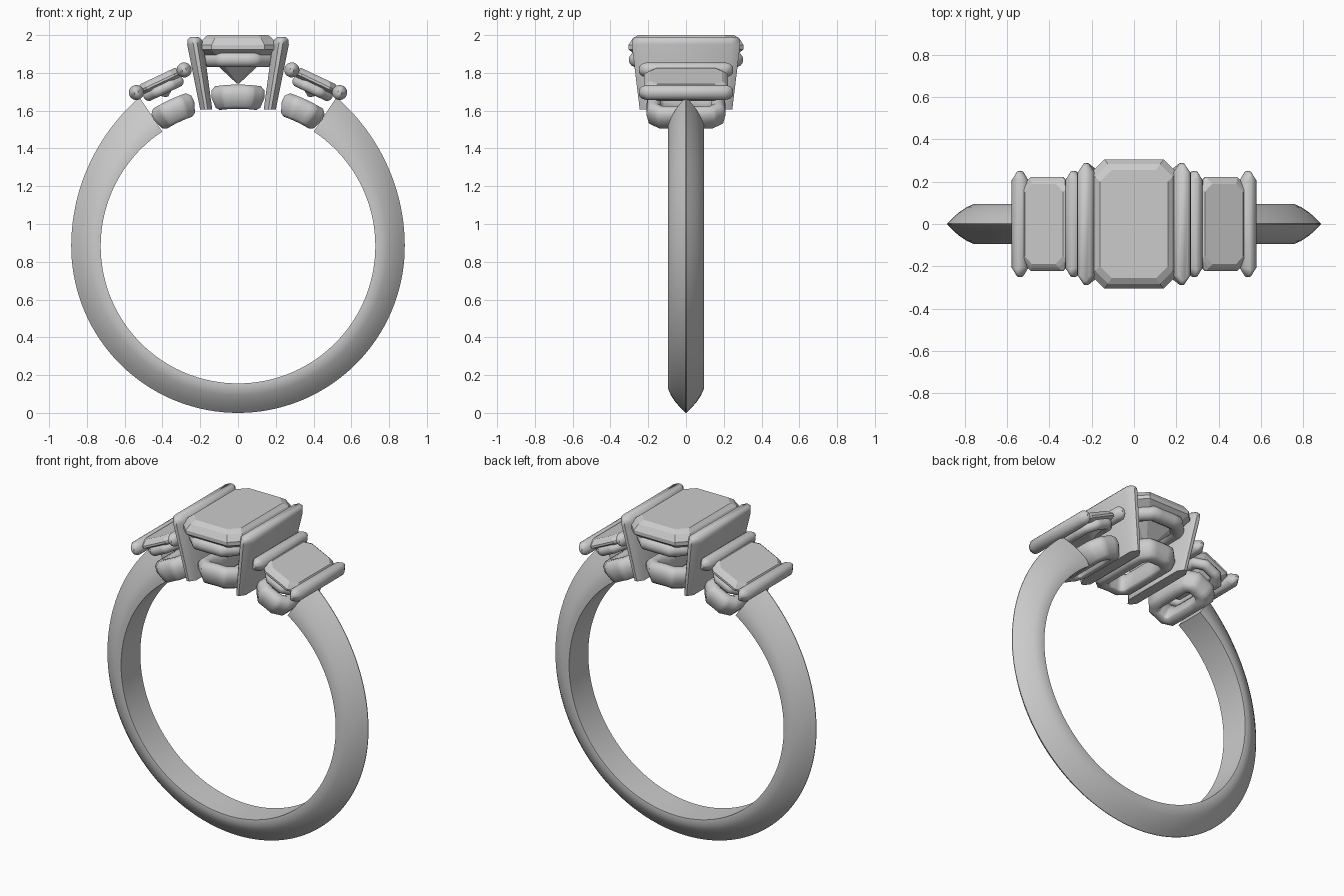
import bpy, bmesh, math
from mathutils import Matrix, Vector

if "Cube" in bpy.data.objects:
    bpy.data.objects.remove(bpy.data.objects["Cube"])

CZ, RI, RO = 0.883, 0.727, 0.883          # ring centre height, inner and outer radius
TILT = math.radians(25.3)                 # lean of the side settings
CENTRE = Matrix.Translation((0, 0, CZ))


def octagon(hx, hy, cx, cy, n=1):
    """Rectangle with cut corners, each edge split n times."""
    p = [(hx, -hy + cy), (hx, hy - cy), (hx - cx, hy), (-hx + cx, hy),
         (-hx, hy - cy), (-hx, -hy + cy), (-hx + cx, -hy), (hx - cx, -hy)]
    out = []
    for i in range(8):
        a, b = Vector(p[i]), Vector(p[(i + 1) % 8])
        out += [a.lerp(b, k / n) for k in range(n)]
    return out


def skin(name, rows, mat, wrap=False, smooth=35):
    """Join rings of points into a surface; wrap closes it, otherwise the ends are capped."""
    bm = bmesh.new()
    vs = [[bm.verts.new(p) for p in r] for r in rows]
    n = len(rows[0])
    for i in range(len(vs) if wrap else len(vs) - 1):
        a, b = vs[i], vs[(i + 1) % len(vs)]
        for j in range(n):
            k = (j + 1) % n
            bm.faces.new((a[j], a[k], b[k], b[j]))
    if not wrap:
        bm.faces.new(vs[0][::-1])
        bm.faces.new(vs[-1])
    bmesh.ops.recalc_face_normals(bm, faces=bm.faces[:])
    me = bpy.data.meshes.new(name)
    bm.to_mesh(me)
    bm.free()
    if smooth:
        me.shade_smooth()
        me.set_sharp_from_angle(angle=math.radians(smooth))
    ob = bpy.data.objects.new(name, me)
    ob.matrix_world = mat
    bpy.context.collection.objects.link(ob)
    return ob


def stone(name, steps, mat):
    """Step-cut stone from (half x, half y, corner cut, z) levels."""
    skin(name, [[(p.x, p.y, z) for p in octagon(hx, hy, c, c)] for hx, hy, c, z in steps], mat, smooth=0)


def frame(name, hx, hy, cut, profile, mat, bend=0):
    """Octagonal frame with a closed (offset, z) profile, optionally bent round the ring."""
    rows = []
    for d, z in profile:
        c = cut + d * 0.586
        ring = octagon(hx + d, hy + d, c, c, 4)
        rows.append([(z * math.sin(p.x / bend), p.y, z * math.cos(p.x / bend)) if bend
                     else (p.x, p.y, z) for p in ring])
    skin(name, rows, mat, wrap=True, smooth=50)


def circle(r, z, n=14):
    return [(r * math.cos(2 * math.pi * i / n), z + r * math.sin(2 * math.pi * i / n)) for i in range(n)]


def bar(name, levels, mat):
    """Upright plate with pointed ends from (x, half thickness, half width, z) levels."""
    rows = []
    for x, t, w, z in levels:
        rows.append([(x + p.x, p.y, z) for p in octagon(t, w, t * 0.75, t * 1.1)])
    skin(name, rows, mat, smooth=50)


# band: knife-edged profile swept round, growing taller towards the shoulders
half = [(0, 0.093), (0.18, 0.095), (0.4, 0.08), (0.65, 0.054), (0.85, 0.026), (1, 0.002)]
prof = half + [(t, -y) for t, y in half[::-1]]
rows = []
start, N = math.radians(33.5), 110
for i in range(N + 1):
    a = start + (2 * math.pi - 2 * start) * i / N
    k = max(0, (math.pi / 2 - min(a, 2 * math.pi - a)) / (math.pi / 2 - start))
    h = RO + 0.062 * k * k - RI
    rows.append([((RI + t * h) * math.sin(a), y, (RI + t * h) * math.cos(a)) for t, y in prof])
skin("band", rows, CENTRE, smooth=30)

# base frames that follow the finger hole
base = [(0, 0.80), (-0.006, 0.835), (-0.028, 0.855), (-0.055, 0.855), (-0.074, 0.84), (-0.08, 0.80),
        (-0.08, 0.735), (-0.072, RI), (-0.035, RI), (-0.014, 0.742)]
frame("centre_base", 0.142, 0.25, 0.065, base, CENTRE, bend=0.8)

# centre stone, its rail and its two prong plates
stone("centre_stone", [(0.008, 0.11, 0.004, 1.745), (0.12, 0.215, 0.04, 1.85), (0.205, 0.305, 0.065, 1.925),
                       (0.205, 0.305, 0.065, 1.947), (0.183, 0.283, 0.06, 1.982),
                       (0.16, 0.255, 0.055, 2.0)], Matrix())
frame("centre_rail", 0.15, 0.262, 0.07, circle(0.041, 1.87), Matrix())
for s, side in ((-1, "left"), (1, "right")):
    bar(side + "_prong_plate",
        [(s * 0.168, 0.032, 0.245, 1.605), (s * 0.226, 0.043, 0.287, 1.95),
         (s * 0.229, 0.038, 0.284, 1.975), (s * 0.231, 0.022, 0.268, 1.99)], Matrix())

    # side setting, laid out on the top of the ring and then leaned over
    lean = CENTRE @ Matrix.Rotation(s * TILT, 4, 'Y')
    frame(side + "_base", 0.118, 0.21, 0.06, base, lean, bend=0.8)
    frame(side + "_rail", 0.085, 0.188, 0.045, circle(0.03, 0.923), lean)
    stone(side + "_stone", [(0.006, 0.09, 0.003, 0.875), (0.075, 0.165, 0.025, 0.925), (0.128, 0.222, 0.045, 0.956),
                            (0.128, 0.222, 0.045, 0.968), (0.114, 0.206, 0.042, 0.985),
                            (0.1, 0.19, 0.038, 0.996)], lean)
    for x, part in ((-0.141, "_inner_bar"), (0.139, "_outer_bar")):
        levels = []
        for i in range(9):
            a = math.radians(-80 + 20 * i)
            t = 0.04 * math.cos(a)
            levels.append((s * x, t, 0.21 + t, 0.965 + 0.04 * math.sin(a)))
        bar(side + part, levels, lean)
